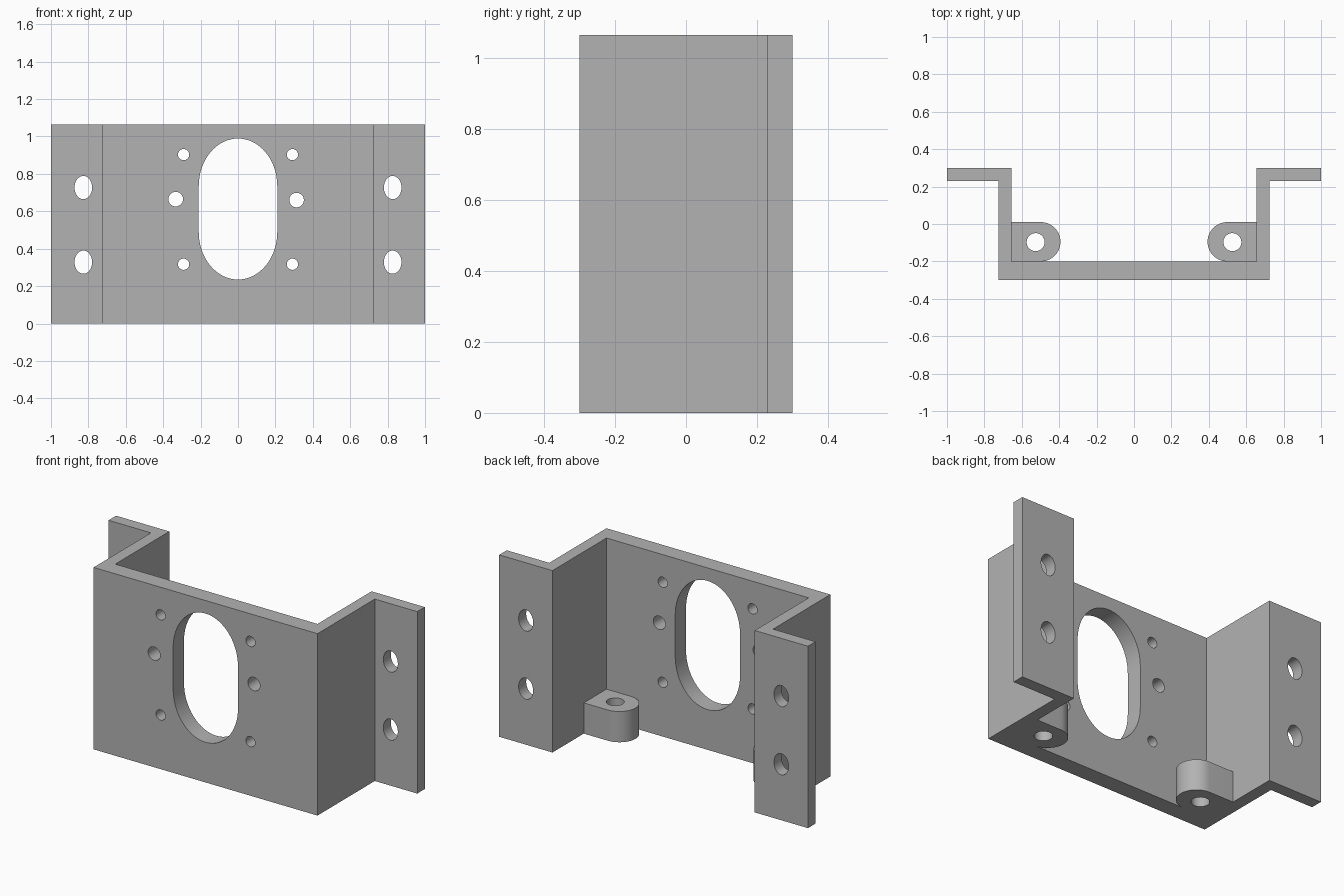
import bpy, bmesh, math
from mathutils import Vector

cube = bpy.data.objects.get("Cube")
if cube:
    bpy.data.objects.remove(cube, do_unlink=True)

HEIGHT, LUG_HEIGHT = 1.065, 0.18

grey = bpy.data.materials.new("plain grey")
grey.use_nodes = True
colour = (0.45, 0.45, 0.45, 1)
grey.diffuse_color = colour
grey.node_tree.nodes["Principled BSDF"].inputs["Base Color"].default_value = colour


def add_prism(bm, points, depth):
    """Extrude a closed outline of 3D points along the depth vector."""
    face = bm.faces.new([bm.verts.new(p) for p in points])
    result = bmesh.ops.extrude_face_region(bm, geom=[face], use_keep_orig=True)
    moved = [v for v in result["geom"] if isinstance(v, bmesh.types.BMVert)]
    bmesh.ops.translate(bm, verts=moved, vec=Vector(depth))


def make_object(name, bm):
    bmesh.ops.recalc_face_normals(bm, faces=bm.faces[:])
    mesh = bpy.data.meshes.new(name)
    bm.to_mesh(mesh)
    bm.free()
    mesh.materials.append(grey)
    obj = bpy.data.objects.new(name, mesh)
    bpy.context.collection.objects.link(obj)
    return obj


def slot(cx, cz, rx, rz, straight=0, n=32):
    """Upright slot outline, with an optional straight middle."""
    pts = []
    for half, shift in ((0, straight), (1, -straight)):
        for i in range(n + 1 if straight else n):
            a = math.pi * (half + i / n)
            pts.append((cx + rx * math.cos(a), cz + shift + rz * math.sin(a)))
    return pts


def cut(obj, cutter_bm):
    """Cut holes into the object, bake the result and smooth the round walls."""
    cutter = make_object(obj.name + "_cutter", cutter_bm)
    cutter.hide_render = True
    mod = obj.modifiers.new("holes", "BOOLEAN")
    mod.operation, mod.solver, mod.object = "DIFFERENCE", "EXACT", cutter
    bpy.ops.object.select_all(action="DESELECT")
    bpy.context.view_layer.objects.active = obj
    obj.select_set(True)
    bpy.ops.object.modifier_apply(modifier=mod.name)
    bpy.data.objects.remove(cutter, do_unlink=True)
    bpy.ops.object.shade_smooth_by_angle(angle=math.radians(30))


# Bent bracket: half of the plan outline, mirrored to the other side
half = [(0.725, -0.30), (0.725, 0.23), (1, 0.23), (1, 0.30), (0.655, 0.30), (0.655, -0.20)]
outline = half + [(-x, y) for x, y in reversed(half)]
bm = bmesh.new()
add_prism(bm, [(x, y, 0) for x, y in outline], (0, 0, HEIGHT))
bracket = make_object("bracket", bm)

# Central opening, screw holes beside it, and oval holes in the flanges
openings = [slot(0, 0.612, 0.21, 0.255, 0.122)]
openings += [slot(x, z, 0.03, 0.03) for x in (-0.291, 0.291) for z in (0.317, 0.903)]
openings += [slot(-0.333, 0.665, 0.039, 0.039), slot(0.313, 0.66, 0.039, 0.039)]
openings += [slot(x, z, 0.047, 0.062) for x in (-0.827, 0.827) for z in (0.328, 0.727)]
bm = bmesh.new()
for pts in openings:
    add_prism(bm, [(x, -0.5, z) for x, z in pts], (0, 1, 0))
cut(bracket, bm)

# Round-ended mounting lugs in the inner bottom corners
for side, name in ((1, "left_lug"), (-1, "right_lug")):
    r, cy = 0.105, -0.095
    arc = [math.pi * (0.5 + i / 32) for i in range(33)]
    pts = [(0.655, cy - r), (0.655, cy + r)]
    pts += [(0.498 + r * math.cos(a), cy + r * math.sin(a)) for a in arc]
    bm = bmesh.new()
    add_prism(bm, [(side * x, y, 0) for x, y in pts], (0, 0, LUG_HEIGHT))
    lug = make_object(name, bm)
    bm = bmesh.new()
    hole = slot(side * 0.526, -0.097, 0.048, 0.048)
    add_prism(bm, [(x, y, -0.1) for x, y in hole], (0, 0, 0.5))
    cut(lug, bm)
